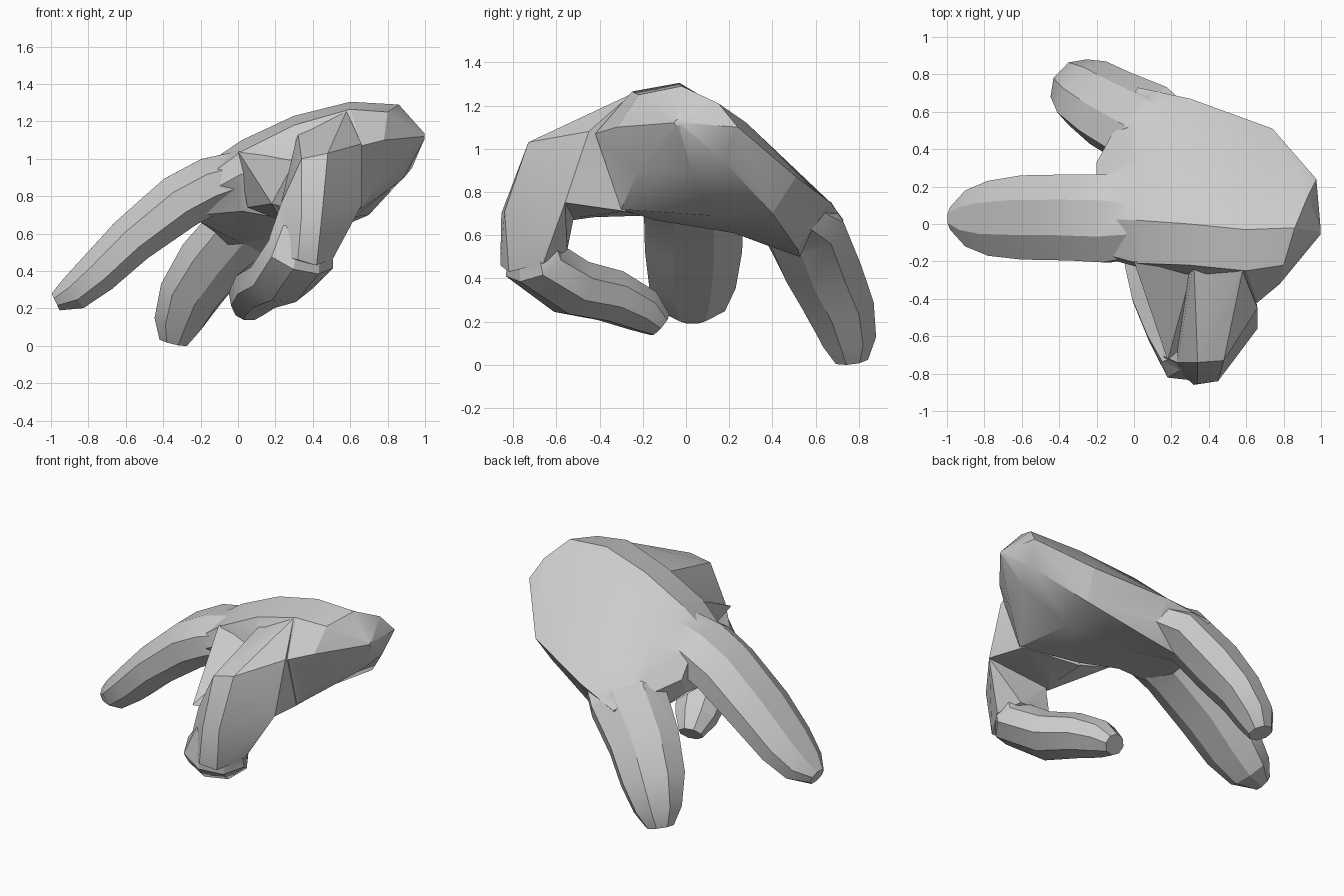
import bpy, bmesh, math
from mathutils import Vector

if "Cube" in bpy.data.objects:
    bpy.data.objects.remove(bpy.data.objects["Cube"])

skin = bpy.data.materials.new("plain_grey")
skin.diffuse_color = (0.6, 0.6, 0.6, 1)
skin.use_nodes = True
skin.node_tree.nodes["Principled BSDF"].inputs["Base Color"].default_value = skin.diffuse_color


def finish(name, bm):
    bmesh.ops.recalc_face_normals(bm, faces=bm.faces)
    mesh = bpy.data.meshes.new(name)
    bm.to_mesh(mesh)
    bm.free()
    mesh.materials.append(skin)
    ob = bpy.data.objects.new(name, mesh)
    bpy.context.collection.objects.link(ob)
    return ob


def loft(name, rings):
    """Skin a list of equal point rings and close both ends."""
    bm = bmesh.new()
    vs = [[bm.verts.new(p) for p in ring] for ring in rings]
    n = len(vs[0])
    for a, b in zip(vs, vs[1:]):
        for i in range(n):
            j = (i + 1) % n
            bm.faces.new((a[i], a[j], b[j], b[i]))
    bm.faces.new(vs[0])
    bm.faces.new(vs[-1])
    return finish(name, bm)


def digit(name, lateral, stations):
    """Octagonal tube; stations are (x, y, z, half width, half depth)."""
    cs = [Vector(s[:3]) for s in stations]
    rings = []
    for i, s in enumerate(stations):
        t = (cs[min(i + 1, len(cs) - 1)] - cs[max(i - 1, 0)]).normalized()
        lat = Vector(lateral)
        lat = (lat - t * lat.dot(t)).normalized()
        nor = t.cross(lat)
        k = 1 / math.cos(math.pi / 8)
        rings.append([cs[i] + lat * s[3] * k * math.cos(a) + nor * s[4] * k * math.sin(a)
                      for a in [(j + 0.5) * math.pi / 4 for j in range(8)]])
    return loft(name, rings)


def hull(name, points):
    """Convex block around a few corner points."""
    bm = bmesh.new()
    for p in points:
        bm.verts.new(p)
    res = bmesh.ops.convex_hull(bm, input=bm.verts)
    loose = {v for v in res["geom_interior"] + res["geom_unused"]
             if isinstance(v, bmesh.types.BMVert)}
    bmesh.ops.delete(bm, geom=list(loose), context='VERTS')
    return finish(name, bm)


def slab(x, pts):
    return [(x, y, z) for y, z in pts]


# Palm: wrist point, wrist rim, then sections toward the knuckles
wrist = [(0.998, -0.04 - 0.015 * math.cos(k * math.pi / 4),
          1.12 + 0.015 * math.sin(k * math.pi / 4)) for k in range(8)]
rim = [(.78, -.32, 1.10), (.80, -.22, 1.25), (.86, -.02, 1.29), (.93, .15, 1.21),
       (.975, .24, 1.10), (.93, .17, .95), (.88, .03, .89), (.78, -.22, .90)]
heel = [(.66, -.42, 1.07), (.60, -.25, 1.265), (.60, -.03, 1.305), (.66, .28, 1.12),
        (.74, .51, .87), (.70, .40, .70), (.62, .12, .69), (.64, -.30, .72)]
palm = loft("palm", [
    wrist, rim, heel,
    slab(.30, [(-.27, 1.0), (-.22, 1.18), (0, 1.23), (.36, 1.03),
               (.67, .75), (.52, .53), (.22, .61), (-.15, .67)]),
    slab(.02, [(-.23, .92), (-.21, 1.04), (.02, 1.10), (.34, .97),
               (.73, .67), (.53, .48), (.26, .61), (-.12, .72)]),
    slab(-.2, [(-.17, .80), (-.15, .88), (.03, .95), (.24, .90),
               (.33, .78), (.28, .68), (.12, .66), (-.10, .70)]),
])

# Two fingers
front_finger = digit("front_finger", (0, 1, 0), [
    (.05, .03, .92, .20, .13), (-.14, .03, .86, .235, .15), (-.31, .035, .77, .23, .15),
    (-.57, .035, .565, .225, .13), (-.75, .03, .39, .20, .115),
    (-.88, .03, .28, .15, .095), (-.975, .03, .235, .06, .05)])
back_finger = digit("back_finger", (.65, .75, -.2), [
    (.26, .37, .76, .20, .10), (.05, .53, .655, .23, .145), (-.13, .62, .46, .21, .15),
    (-.25, .70, .28, .19, .13), (-.32, .75, .12, .14, .11), (-.345, .765, .02, .08, .07)])

# Thumb: base block on the palm, upright block, then a tube curling back
thumb_base = hull("thumb_base", [
    (.32, -.20, 1.14), (.58, -.25, 1.255), (.66, -.45, 1.08), (.48, -.73, 1.03),
    (.34, -.74, 1.0), (.23, -.74, .76), (.25, -.52, .68), (.25, -.20, .69),
    (.66, -.56, .75), (.63, -.28, .71)])
thumb_upright = hull("thumb_upright", [
    (.48, -.73, 1.03), (.34, -.74, 1.0), (.23, -.74, .76), (.25, -.52, .68),
    (.66, -.56, .75), (.45, -.84, .71), (.34, -.855, .70),
    (.32, -.86, .46), (.42, -.82, .43), (.51, -.66, .47),
    (.42, -.55, .53), (.20, -.55, .53), (.14, -.70, .50)])
thumb = digit("thumb", (1, .33, 0), [
    (.36, -.70, .62, .14, .10), (.33, -.70, .48, .185, .135),
    (.23, -.53, .36, .175, .13), (.13, -.35, .32, .15, .12),
    (.07, -.20, .25, .12, .10), (.05, -.12, .185, .07, .06)])

# Web between thumb and front finger
web = hull("thumb_web", [
    (.0, -.20, 1.04), (.05, -.17, .74), (.18, -.73, .76), (.23, -.52, .67),
    (.32, -.21, 1.02), (.32, -.60, .72), (.40, -.30, .70)])

# Merge the parts into one closed hand
bpy.context.view_layer.objects.active = palm
for part in (thumb_base, web, thumb_upright, thumb, front_finger, back_finger):
    mod = palm.modifiers.new("merge", 'BOOLEAN')
    mod.operation = 'UNION'
    mod.solver = 'EXACT'
    mod.object = part
    bpy.ops.object.modifier_apply(modifier=mod.name)
    bpy.data.objects.remove(part)
palm.name = "hand"
bpy.ops.object.select_all(action='DESELECT')
palm.select_set(True)
bpy.ops.object.shade_smooth_by_angle(angle=math.radians(28))
